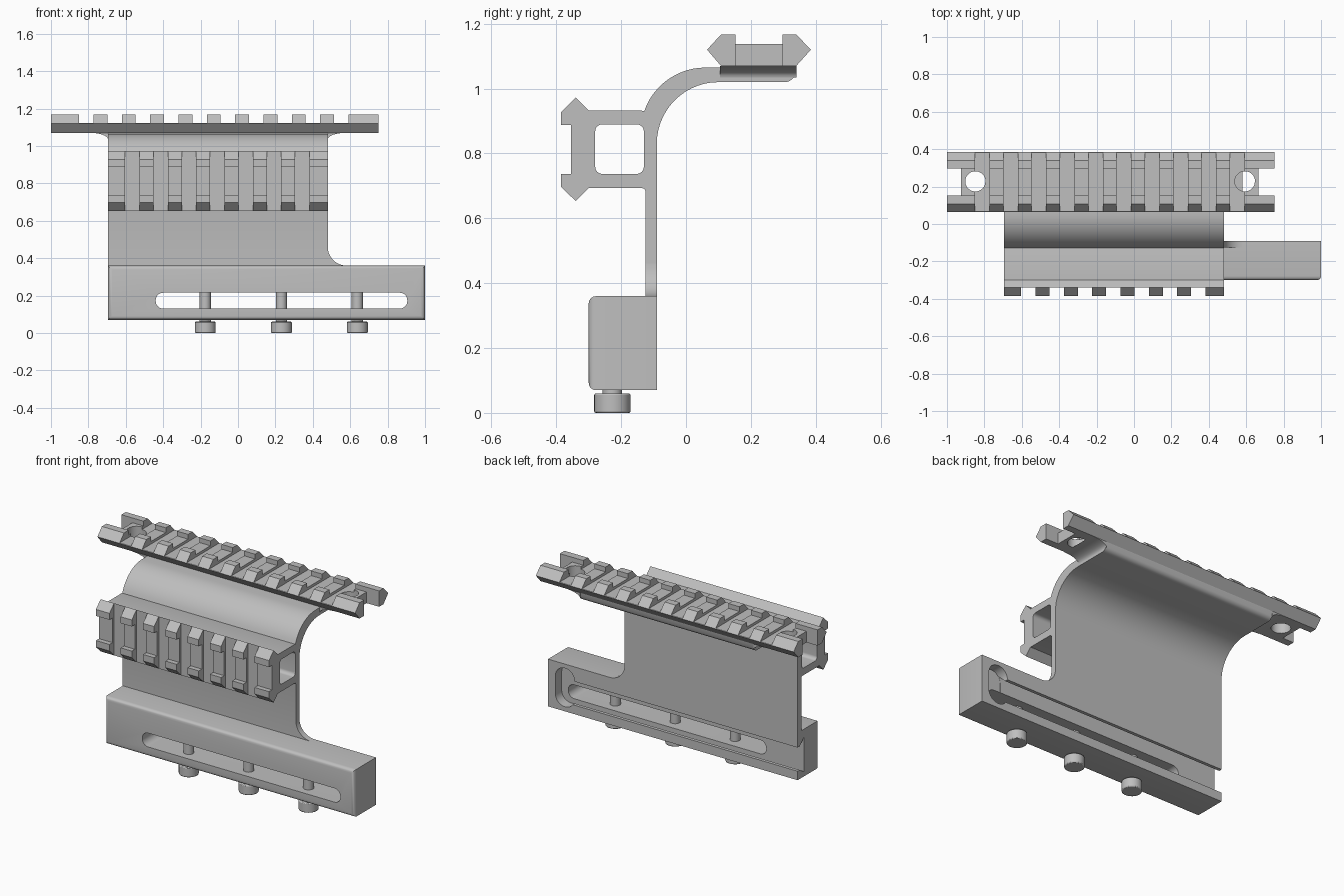
import bpy, bmesh, math

if "Cube" in bpy.data.objects:
    bpy.data.objects.remove(bpy.data.objects["Cube"], do_unlink=True)

GREY = (0.52, 0.52, 0.52, 1.0)
metal = bpy.data.materials.new("grey_metal")
metal.use_nodes = True
metal.diffuse_color = GREY
metal.node_tree.nodes["Principled BSDF"].inputs["Base Color"].default_value = GREY

AXES = {"x": lambda a, b, t: (t, a, b),
        "y": lambda a, b, t: (a, t, b),
        "z": lambda a, b, t: (a, b, t)}


def arc(cx, cy, r, start, end, n=10):
    angles = [math.radians(start + (end - start) * i / n) for i in range(n + 1)]
    return [(cx + r * math.cos(a), cy + r * math.sin(a)) for a in angles]


def rounded(a0, a1, b0, b1, r, n=8):
    return (arc(a1 - r, b1 - r, r, 0, 90, n) + arc(a0 + r, b1 - r, r, 90, 180, n)
            + arc(a0 + r, b0 + r, r, 180, 270, n) + arc(a1 - r, b0 + r, r, 270, 360, n))


def rect(a0, a1, b0, b1):
    return [(a0, b0), (a1, b0), (a1, b1), (a0, b1)]


def prisms(name, axis, parts):
    """One object made of extruded profiles: (points, low, high)."""
    bm = bmesh.new()
    for pts, lo, hi in parts:
        ends = [[bm.verts.new(AXES[axis](a, b, t)) for a, b in pts] for t in (lo, hi)]
        bm.faces.new(ends[0])
        bm.faces.new(ends[1][::-1])
        for i in range(len(pts)):
            j = (i + 1) % len(pts)
            bm.faces.new((ends[0][i], ends[0][j], ends[1][j], ends[1][i]))
    bmesh.ops.remove_doubles(bm, verts=bm.verts, dist=1e-5)
    bmesh.ops.recalc_face_normals(bm, faces=bm.faces)
    mesh = bpy.data.meshes.new(name)
    bm.to_mesh(mesh)
    bm.free()
    mesh.materials.append(metal)
    ob = bpy.data.objects.new(name, mesh)
    bpy.context.collection.objects.link(ob)
    return ob


def cut(ob, axis, parts):
    """Subtract extruded profiles, then discard the cutter."""
    cutter = prisms("cutter", axis, parts)
    cutter.hide_render = True
    mod = ob.modifiers.new("cut", "BOOLEAN")
    mod.operation, mod.solver, mod.object = "DIFFERENCE", "EXACT", cutter
    deps = bpy.context.evaluated_depsgraph_get()
    mesh = bpy.data.meshes.new_from_object(ob.evaluated_get(deps))
    ob.modifiers.clear()
    ob.data = mesh
    bpy.data.objects.remove(cutter, do_unlink=True)


def finish(ob):
    bpy.ops.object.select_all(action="DESELECT")
    ob.select_set(True)
    bpy.context.view_layer.objects.active = ob
    bpy.ops.object.shade_smooth_by_angle(angle=math.radians(30))


PITCH = 0.1515
X0, X1 = -0.695, 0.48

# Bracket: wall, hollow front box with rail edges, and curved arm
profile = [(-0.09, 0.36), (-0.09, 0.82)]
profile += arc(0.10, 0.83, 0.19, 180, 90, 14)
profile += [(0.305, 1.02)] + arc(0.305, 1.052, 0.032, -80, -20, 4) + [(0.34, 1.07)]
profile += arc(0.06, 0.865, 0.20, 90, 161, 12)
profile += [(-0.137, 0.932), (-0.30, 0.932), (-0.34, 0.973), (-0.385, 0.928),
            (-0.385, 0.888), (-0.355, 0.888), (-0.355, 0.737), (-0.385, 0.737),
            (-0.385, 0.697), (-0.34, 0.653), (-0.30, 0.693)]
profile += arc(-0.135, 0.683, 0.01, 90, 0, 4) + [(-0.125, 0.36)]
bracket = prisms("bracket", "x", [(profile, X0, X1)])
cut(bracket, "x", [(rounded(-0.28, -0.13, 0.737, 0.89, 0.022), -0.8, 0.6)])
cut(bracket, "z", [(rect(-0.603 + i * PITCH, -0.527 + i * PITCH, -0.45, -0.34), 0.6, 1.0)
                   for i in range(7)])
finish(bracket)

# Concave flare where the wall meets the base
flare = [(0.48, 0.36)] + arc(0.58, 0.46, 0.10, 270, 180, 10)
finish(prisms("wall_flare", "y", [(flare, -0.125, -0.09)]))

# Small flares between the arm and the top rail
for name, x, s in (("arm_flare_right", X0, -1), ("arm_flare_left", X1, 1)):
    curve = [(x, 1.07)] + [(x + s * (0.10 - 0.10 * math.sin(t)), 1.07 - 0.035 * (1 - math.cos(t)))
                           for t in [math.pi / 2 * i / 8 for i in range(9)]]
    finish(prisms(name, "y", [(curve, 0.105, 0.34)]))

# Top rail with cross slots, end notches and screw holes
rail = [(0.065, 1.12), (0.108, 1.167), (0.153, 1.167), (0.153, 1.138), (0.297, 1.138),
        (0.297, 1.167), (0.34, 1.167), (0.385, 1.12), (0.34, 1.07), (0.108, 1.07)]
top_rail = prisms("top_rail", "x", [(rail, -1.0, 0.75)])
cut(top_rail, "x", [(rect(0.0, 0.45, 1.122, 1.25), -0.85 + i * PITCH, -0.773 + i * PITCH)
                    for i in range(10)])
cut(top_rail, "z", [(rect(-1.1, -0.925, 0.153, 0.297), 1.0, 1.25),
                    (rect(0.665, 0.85, 0.153, 0.297), 1.0, 1.25)])
cut(top_rail, "z", [(arc(x, 0.228, 0.054, 0, 337.5, 31), 1.0, 1.25) for x in (-0.848, 0.593)])
finish(top_rail)

# Base block with softened front edges
base = prisms("base_block", "x", [(rect(-0.30, -0.09, 0.07, 0.36), X0, 1.0)])
bm = bmesh.new()
bm.from_mesh(base.data)
front = [e for e in bm.edges if all(v.co.y < -0.29 for v in e.verts)]
bmesh.ops.bevel(bm, geom=front, offset=0.022, segments=4, profile=0.5, affect="EDGES")
bm.to_mesh(base.data)
bm.free()

# Undercut groove open at one end, rounded entry pocket and long through slot
groove = [(-0.08, 0.125), (-0.08, 0.27), (-0.11, 0.27), (-0.15, 0.31),
          (-0.15, 0.10), (-0.11, 0.125)]
cut(base, "x", [(groove, -0.8, 0.88)])
cut(base, "y", [(rounded(0.82, 0.95, 0.098, 0.335, 0.064), -0.151, -0.05)])
cut(base, "y", [(rounded(-0.44, 0.905, 0.13, 0.215, 0.04), -0.4, -0.12)])
finish(base)

# Clamp screws
for i, x in enumerate((-0.175, 0.232, 0.638)):
    for part, r, z0, z1 in (("head", 0.056, 0.0, 0.06), ("shaft", 0.03, 0.06, 0.23)):
        bpy.ops.mesh.primitive_cylinder_add(vertices=32, radius=r, depth=z1 - z0,
                                            location=(x, -0.227, (z0 + z1) / 2))
        ob = bpy.context.object
        ob.name = f"screw_{part}_{i + 1}"
        ob.data.materials.append(metal)
        if part == "head":
            mod = ob.modifiers.new("soft_rim", "BEVEL")
            mod.width, mod.segments = 0.005, 2
        finish(ob)
